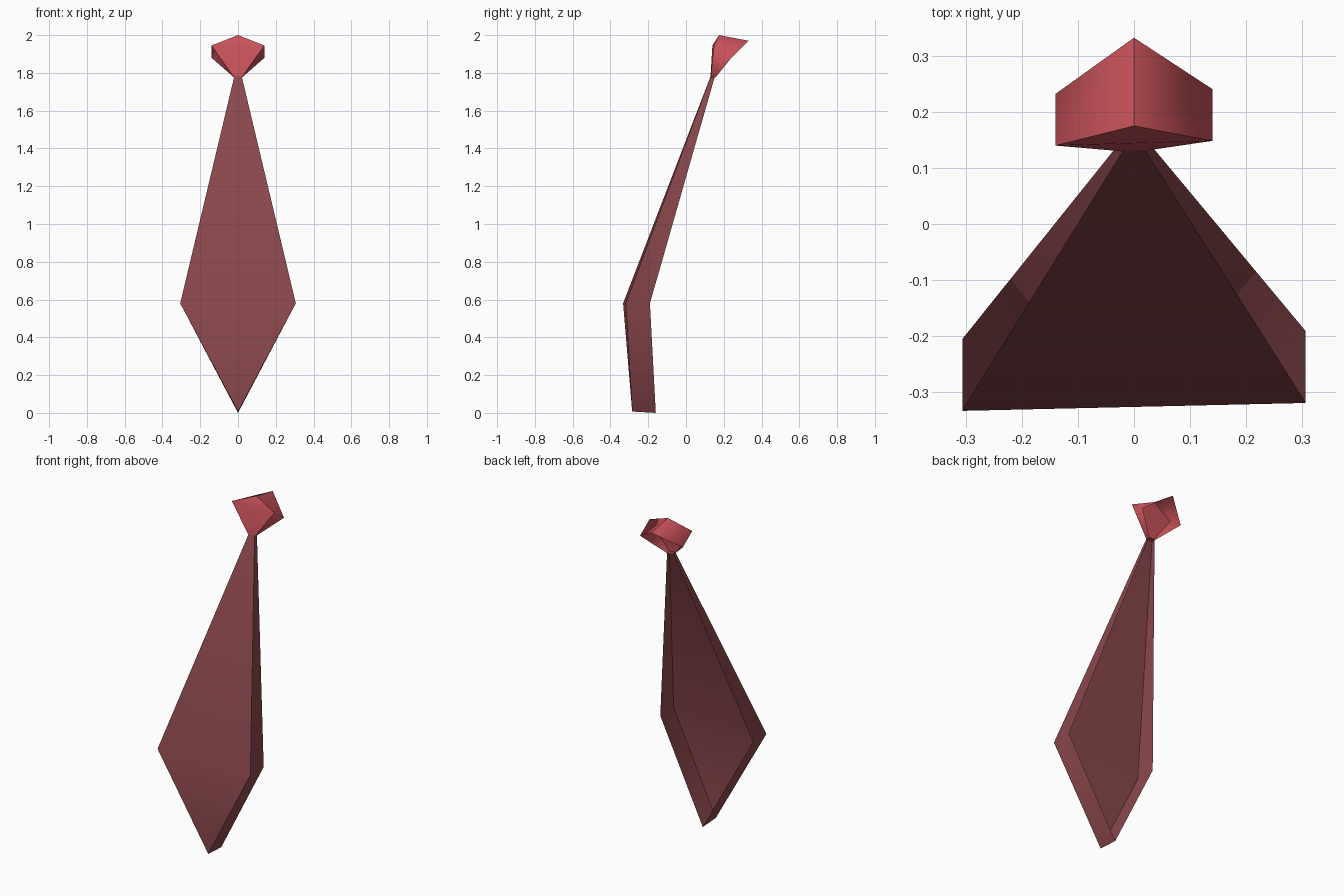
import bpy, bmesh

if "Cube" in bpy.data.objects:
    bpy.data.objects.remove(bpy.data.objects["Cube"])


def material(name, rgb):
    m = bpy.data.materials.new(name)
    m.diffuse_color = (*rgb, 1)
    m.use_nodes = True
    m.node_tree.nodes["Principled BSDF"].inputs["Base Color"].default_value = m.diffuse_color
    return m


def kite_shell(name, front, back, skew, mat):
    """Folded kite, open at the back: tip (y, z), wide corners and narrow end (x, y, z)."""
    bm = bmesh.new()
    rings = []
    for tip, wide, end in (front, back):
        pts = [(0, *tip)]
        for s, p in ((1, wide), (1, end), (-1, end), (-1, wide)):
            pts.append((s * p[0], p[1] + skew * s * p[0], p[2]))
        rings.append([bm.verts.new(p) for p in pts])
    f, b = rings
    bm.faces.new((f[0], f[1], f[4]))                # tip triangle
    bm.faces.new(f[1:])                             # long tapering panel
    for i in range(5):                              # side walls
        j = (i + 1) % 5
        bm.faces.new((f[i], f[j], b[j], b[i]))
    bmesh.ops.recalc_face_normals(bm, faces=bm.faces)
    # soft shading over the folds, sharp at the rim, tip and end
    for face in bm.faces:
        face.smooth = True
    for i in range(5):
        bm.edges.get((f[i], f[(i + 1) % 5])).smooth = False
    for i in (0, 2, 3):
        bm.edges.get((f[i], b[i])).smooth = False
    me = bpy.data.meshes.new(name)
    bm.to_mesh(me)
    bm.free()
    me.materials.append(mat)
    ob = bpy.data.objects.new(name, me)
    bpy.context.collection.objects.link(ob)
    return ob


dark_red = material("dull red", (0.26, 0.065, 0.073))
red = material("red", (0.60, 0.088, 0.105))

# Hanging blade of the tie
kite_shell("tie_blade",
           ((-0.285, 0.007), (0.306, -0.326, 0.58), (0.02, 0.13, 1.78)),
           ((-0.16, 0.0), (0.306, -0.198, 0.58), (0.02, 0.152, 1.78)),
           0.023, dark_red)

# Knot at the collar
kite_shell("tie_knot",
           ((0.175, 2.0), (0.14, 0.144, 1.945), (0.02, 0.13, 1.775)),
           ((0.332, 1.97), (0.14, 0.236, 1.88), (0.02, 0.155, 1.775)),
           0.03, red)
